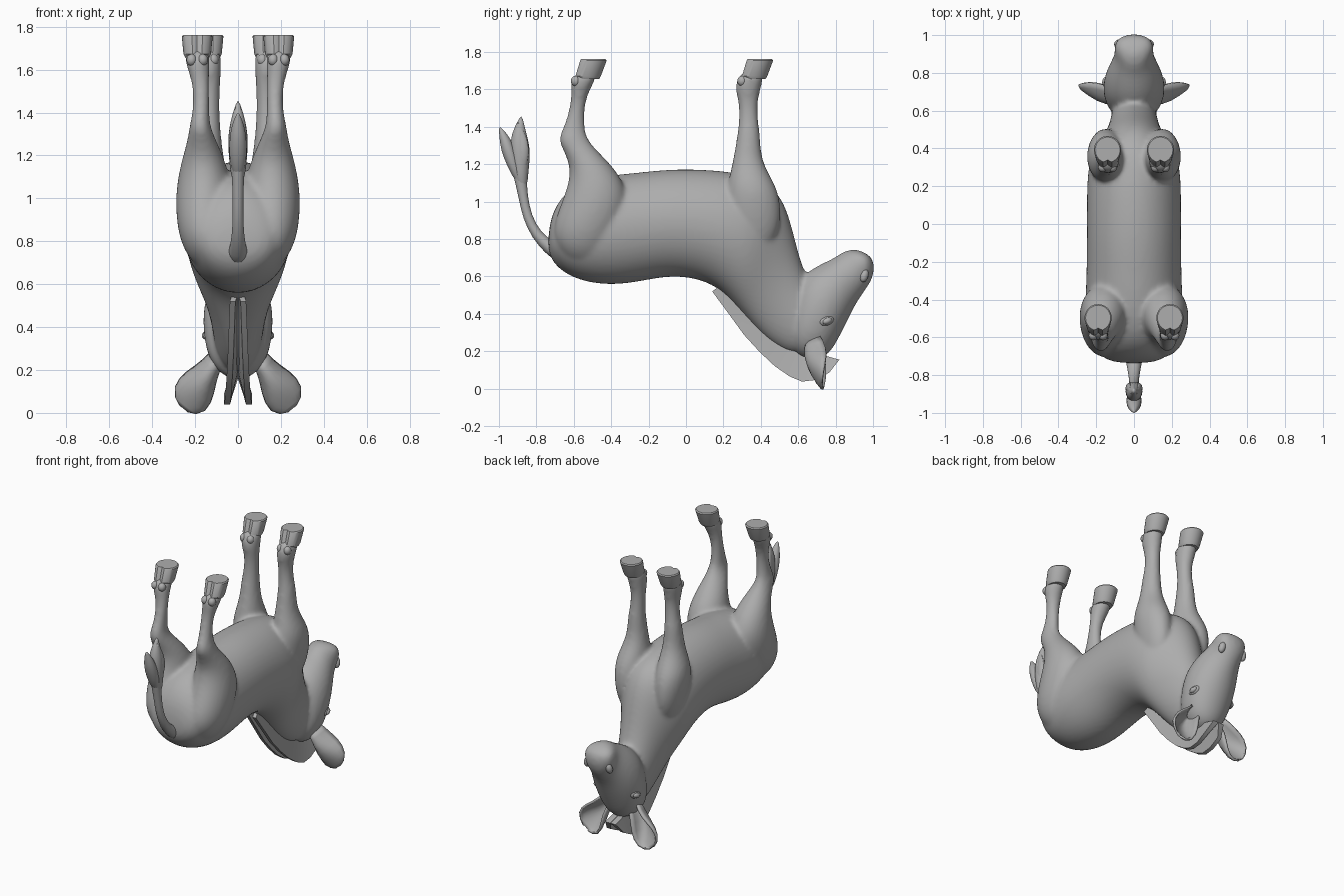
import bpy, bmesh, math
from mathutils import Vector, Matrix

if "Cube" in bpy.data.objects:
    bpy.data.objects.remove(bpy.data.objects["Cube"])

grey = bpy.data.materials.new("plain grey")
grey.diffuse_color = (0.42, 0.42, 0.42, 1)
grey.use_nodes = True
grey.node_tree.nodes["Principled BSDF"].inputs["Base Color"].default_value = grey.diffuse_color


def shade(ob, angle):
    bpy.ops.object.select_all(action='DESELECT')
    ob.select_set(True)
    bpy.context.view_layer.objects.active = ob
    bpy.ops.object.shade_smooth_by_angle(angle=math.radians(angle))


def finish(name, bm, mirror=False, subdiv=0, angle=40):
    bmesh.ops.recalc_face_normals(bm, faces=bm.faces)
    me = bpy.data.meshes.new(name)
    bm.to_mesh(me)
    bm.free()
    me.materials.append(grey)
    ob = bpy.data.objects.new(name, me)
    bpy.context.collection.objects.link(ob)
    if mirror:
        ob.modifiers.new("mirror", 'MIRROR').use_mirror_merge = False
    if subdiv:
        m = ob.modifiers.new("smooth", 'SUBSURF')
        m.levels = m.render_levels = subdiv
    shade(ob, angle)
    return ob


def loft(name, rings, n=16, shape=lambda a: 1.0, **kw):
    """rings: (centre, half axis u, half axis v), skinned and capped"""
    bm = bmesh.new()
    loops = []
    for c, u, v in rings:
        loops.append([bm.verts.new(Vector(c) + shape(a) * (math.cos(a) * Vector(u) + math.sin(a) * Vector(v)))
                      for a in (2 * math.pi * i / n for i in range(n))])
    for p, q in zip(loops, loops[1:]):
        for i in range(n):
            j = (i + 1) % n
            bm.faces.new((p[i], p[j], q[j], q[i]))
    bm.faces.new(loops[0])
    bm.faces.new(loops[-1][::-1])
    return finish(name, bm, **kw)


def profile(name, rows, **kw):
    """rows: one profile point y, z, the opposite point y, z, half width"""
    rings = [((0, (a + c) / 2, (b + d) / 2), (w, 0, 0), (0, (c - a) / 2, (d - b) / 2))
             for a, b, c, d, w in rows]
    return loft(name, rings, subdiv=2, **kw)


def limb(name, rows, **kw):
    """rows: height z, then y range and x range"""
    rings = [(((x0 + x1) / 2, (y0 + y1) / 2, z), ((x1 - x0) / 2, 0, 0), (0, (y1 - y0) / 2, 0))
             for z, y0, y1, x0, x1 in rows]
    return loft(name, rings, mirror=True, **kw)


def ball(name, loc, size, rot=0.0, yaw=0.0):
    bm = bmesh.new()
    bmesh.ops.create_uvsphere(bm, u_segments=16, v_segments=10, radius=1)
    bmesh.ops.scale(bm, vec=size, verts=bm.verts)
    m = Matrix.Translation(loc) @ Matrix.Rotation(yaw, 4, 'Z') @ Matrix.Rotation(rot, 4, 'X')
    bmesh.ops.transform(bm, matrix=m, verts=bm.verts)
    return finish(name, bm, mirror=True)


# Torso and neck, from rump to nape
torso = profile("body", [
    (-.74, .74, -.735, .83, .09), (-.70, .645, -.715, .96, .185), (-.57, .568, -.62, 1.09, .245),
    (-.40, .545, -.45, 1.145, .265), (-.25, .565, -.27, 1.16, .257), (-.10, .597, -.10, 1.18, .255),
    (.05, .587, .08, 1.18, .255), (.17, .535, .28, 1.165, .255), (.25, .455, .45, 1.11, .24),
    (.33, .36, .535, .995, .18), (.42, .262, .58, .82, .14), (.52, .195, .625, .64, .122),
    (.62, .165, .70, .50, .11)])

# Head, from poll to nose
head = profile("head", [
    (.58, .17, .56, .34, .09), (.66, .15, .57, .45, .14), (.76, .16, .595, .57, .163),
    (.82, .27, .65, .632, .168), (.865, .36, .73, .675, .152), (.91, .455, .79, .70, .125),
    (.96, .525, .83, .73, .102), (1.0, .585, .87, .745, .108), (1.008, .65, .92, .745, .095),
    (.997, .70, .96, .725, .05)])

# Hind legs
hind = limb("hind_leg", [
    (.64, -.58, -.47, .06, .14), (.72, -.68, -.42, .04, .238), (.84, -.725, -.35, .02, .285),
    (.98, -.675, -.305, .02, .294), (1.08, -.635, -.32, .03, .286), (1.18, -.618, -.38, .06, .264),
    (1.27, -.655, -.472, .10, .237), (1.335, -.69, -.528, .13, .227), (1.40, -.652, -.543, .133, .212),
    (1.50, -.623, -.543, .133, .208), (1.58, -.612, -.523, .133, .227), (1.64, -.62, -.488, .13, .25),
    (1.70, -.585, -.47, .13, .25)], subdiv=2)

# Front legs with shoulders
front = limb("front_leg", [
    (.72, .30, .43, .10, .18), (.85, .23, .51, .07, .23), (1.0, .215, .51, .05, .253),
    (1.09, .22, .48, .05, .25), (1.17, .238, .432, .06, .222), (1.25, .256, .402, .075, .2),
    (1.36, .273, .397, .083, .193), (1.43, .283, .387, .086, .178), (1.52, .283, .382, .083, .173),
    (1.59, .263, .397, .078, .188), (1.64, .265, .41, .077, .197), (1.70, .295, .42, .08, .20)], subdiv=2)

# Blend torso, head and legs into one skin
bpy.ops.object.select_all(action='DESELECT')
for ob in (torso, head, hind, front):
    ob.select_set(True)
bpy.context.view_layer.objects.active = torso
bpy.ops.object.convert(target='MESH')
bpy.ops.object.join()
m = torso.modifiers.new("skin", 'REMESH')
m.mode, m.voxel_size, m.use_smooth_shade = 'VOXEL', .013, True
m = torso.modifiers.new("soften", 'SMOOTH')
m.factor, m.iterations = .5, 8
bpy.ops.object.convert(target='MESH')
torso.data.materials.clear()
torso.data.materials.append(grey)
shade(torso, 60)

# Hooves, split at the heel, with dewclaws above
notch = lambda a: 1 - 0.22 * max(0.0, 1 - abs(a - 1.5 * math.pi) / 0.35)
for part, y, x in (("hind", -.50, .19), ("front", .39, .14)):
    limb(part + "_hoof", [
        (1.655, y - .085, y + .035, x - .055, x + .055), (1.672, y - .095, y + .045, x - .064, x + .064),
        (1.755, y - .07, y + .076, x - .072, x + .072), (1.762, y - .065, y + .07, x - .066, x + .066)],
        n=36, shape=notch, angle=30)
    for s in (-1, 1):
        ball(part + "_dewclaw", (x + s * .026, y - .09, 1.645), (.024, .026, .028))


# Tail and its lobed tuft
def strand(name, pts, **kw):
    rings = []
    for i, (x, y, z, w, d) in enumerate(pts):
        p, q = pts[max(i - 1, 0)], pts[min(i + 1, len(pts) - 1)]
        t = Vector((0, q[1] - p[1], q[2] - p[2])).normalized()
        rings.append(((x, y, z), (w, 0, 0), (0, -t.z * d, t.y * d)))
    return loft(name, rings, n=10, subdiv=1, **kw)


strand("tail", [(0, -.66, .71, .06, .05), (0, -.73, .755, .045, .04), (0, -.80, .82, .03, .029),
                (0, -.85, .92, .026, .026), (0, -.872, 1.03, .026, .026), (0, -.885, 1.13, .033, .036),
                (0, -.90, 1.22, .035, .045)])
strand("tuft_middle", [(0, -.872, 1.06, .026, .026), (0, -.885, 1.16, .044, .044), (0, -.885, 1.27, .05, .06),
                       (0, -.895, 1.36, .04, .045), (0, -.88, 1.46, .004, .005)])
strand("tuft_rear", [(0, -.885, 1.10, .028, .024), (0, -.925, 1.20, .045, .035), (0, -.955, 1.29, .042, .04),
                     (0, -.975, 1.35, .028, .025), (0, -.997, 1.40, .005, .006)])
strand("tuft_side", [(.015, -.88, 1.14, .015, .02), (.03, -.87, 1.25, .02, .035), (.025, -.87, 1.33, .018, .03),
                     (.012, -.90, 1.43, .004, .005)], mirror=True)

# Mane: two splayed strips along the nape
outer = [(.14, .52), (.225, .405), (.31, .288), (.395, .195), (.475, .12), (.555, .065), (.62, .038),
         (.69, .046), (.765, .085)]
inner = [(.18, .55), (.28, .46), (.36, .37), (.45, .28), (.53, .225), (.60, .195), (.66, .18), (.73, .18), (.82, .155)]
bm = bmesh.new()
rows = []
for i, (o, p) in enumerate(zip(outer, inner)):
    k = i / 8
    rows.append([bm.verts.new(c) for c in (
        (.001, *p), (.028 + .012 * k, *p), (.038 + .028 * min(1, k * 1.3), *o), (.012 + .026 * min(1, k * 1.3), *o))])
for a, b in zip(rows, rows[1:]):
    for i in range(4):
        j = (i + 1) % 4
        bm.faces.new((a[i], a[j], b[j], b[i]))
bm.faces.new(rows[0])
bm.faces.new(rows[-1][::-1])
finish("mane_strip", bm, mirror=True, angle=30)

# Ears: cupped leaves opening towards the face
bm = bmesh.new()
base, tip = Vector((.10, .685, .25)), Vector((.25, .728, .022))
axis = tip - base
side = Vector((.78, 0, .62))
back = Vector((0, -1, -.2)).normalized()
grid = []
for t, w in ((0, .035), (.15, .042), (.32, .055), (.5, .074), (.66, .086), (.82, .084), (.94, .058), (1, .02)):
    depth = .10 * math.sin(math.pi * min(1, .25 + .75 * t)) + .005
    grid.append([bm.verts.new(base + axis * t - side * w * math.cos(a) + back * depth * (math.sin(a) - .45))
                 for a in (math.pi * i / 10 for i in range(11))])
for p, q in zip(grid, grid[1:]):
    for i in range(10):
        bm.faces.new((p[i], p[i + 1], q[i + 1], q[i]))
ear = finish("ear", bm, mirror=True, angle=60)
thick = ear.modifiers.new("thickness", 'SOLIDIFY')
thick.thickness, thick.offset = .014, 0

# Eyes with lids, nostrils
ball("eyelid", (.139, .752, .365), (.02, .042, .027), .35, .3)
ball("eye", (.151, .755, .362), (.017, .027, .017), .35, .3)
ball("nostril", (.083, .953, .605), (.022, .022, .036), -.3, .5)
